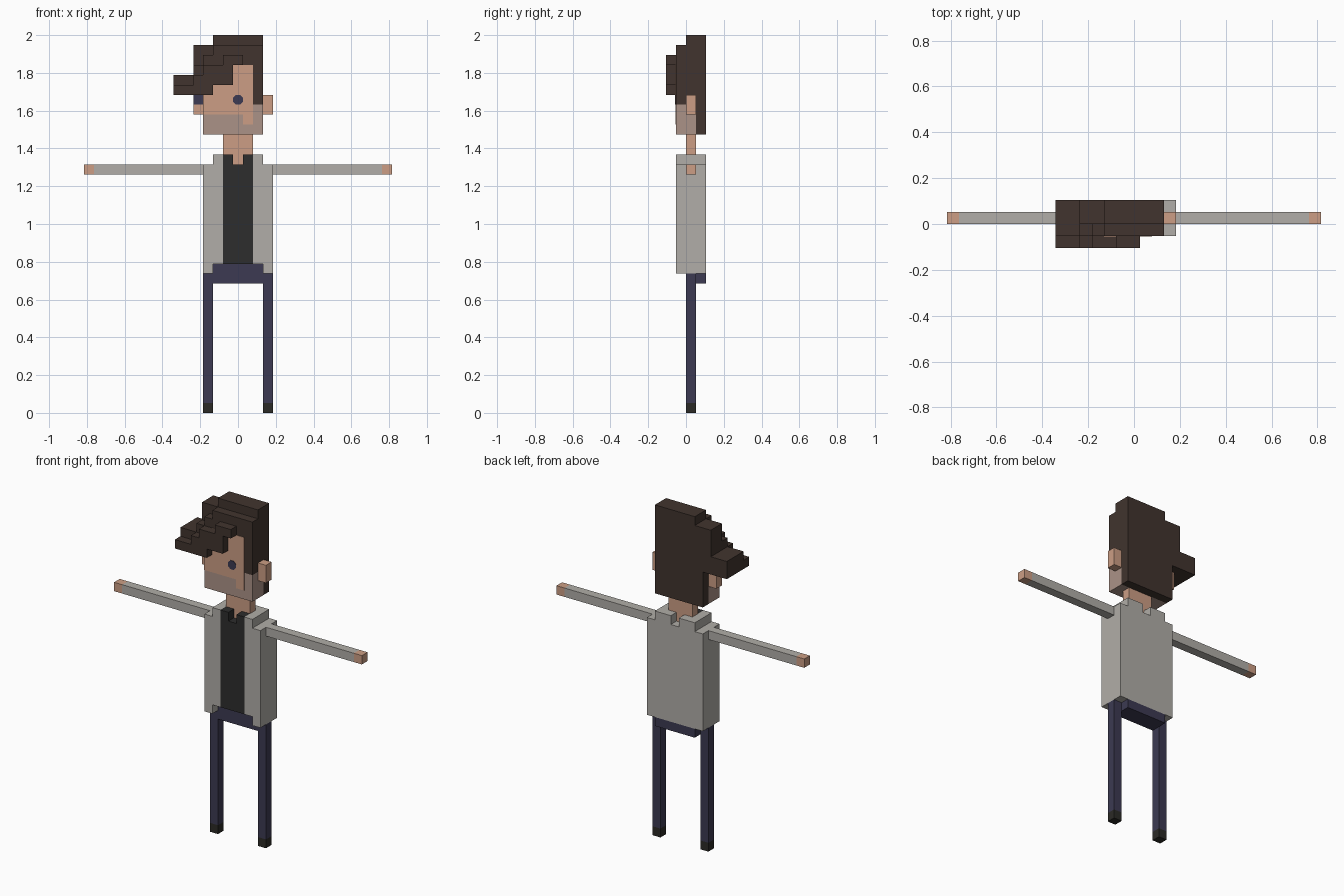
import bpy, bmesh, math
from mathutils import Matrix, Vector

if "Cube" in bpy.data.objects:
    bpy.data.objects.remove(bpy.data.objects["Cube"])

U = 2 / 38  # edge length of one block


def material(name, r, g, b):
    m = bpy.data.materials.new(name)
    lin = [((c / 255 + 0.055) / 1.055) ** 2.4 for c in (r, g, b)]
    m.diffuse_color = (*lin, 1)
    m.use_nodes = True
    m.node_tree.nodes["Principled BSDF"].inputs["Base Color"].default_value = m.diffuse_color
    return m


HAIR = material("dark brown hair", 65, 52, 46)
SKIN = material("skin", 204, 158, 133)
STUBBLE = material("stubble", 171, 146, 135)
JACKET = material("light grey jacket", 177, 174, 168)
SHIRT = material("black shirt", 45, 45, 45)
DENIM = material("navy denim", 60, 58, 82)
SHOE = material("dark shoe", 43, 42, 38)


def finish(name, mat, bm):
    me = bpy.data.meshes.new(name)
    bm.to_mesh(me)
    bm.free()
    me.materials.append(mat)
    ob = bpy.data.objects.new(name, me)
    bpy.context.collection.objects.link(ob)
    return ob


def part(name, mat, *boxes, mirror=False):
    """Boxes are (x0, x1, y0, y1, z0, z1) in block units."""
    bm = bmesh.new()
    for x0, x1, y0, y1, z0, z1 in boxes:
        for a, b in ([(x0, x1), (-x1, -x0)] if mirror else [(x0, x1)]):
            centre = Vector((a + b, y0 + y1, z0 + z1)) * U / 2
            size = Vector((b - a, y1 - y0, z1 - z0)) * U
            bmesh.ops.create_cube(bm, size=1, matrix=Matrix.Translation(centre)
                                  @ Matrix.Diagonal((*size, 1)))
    return finish(name, mat, bm)


# Legs
part("shoes", SHOE, (2.5, 3.5, 0, 1, 0, 1), mirror=True)
part("trouser_legs", DENIM, (2.5, 3.5, 0, 1, 1, 14), mirror=True)
part("hips", DENIM, (-2.5, 2.5, 0, 2, 13, 14), (-2.5, 2.5, 0, 1, 14, 15))

# Torso: open jacket with notched hem and collar, shirt in the gap
part("jacket_sides", JACKET,
     (2.5, 3.5, -1, 2, 14, 25), (1.5, 2.5, -1, 0, 15, 25), mirror=True)
part("jacket_back", JACKET,
     (-2.5, 2.5, 0, 2, 15, 25), (-2.5, 2.5, 1, 2, 14, 15))
part("jacket_collar", JACKET,
     (1.5, 2.5, -1, 2, 25, 26), (0.5, 1.5, 1, 2, 25, 26), mirror=True)
part("shirt", SHIRT, (-1.5, 1.5, -1, 0, 15, 25))
part("shirt_collar", SHIRT, (0.5, 1.5, -1, 0, 25, 26), mirror=True)

# Arms
part("sleeves", JACKET, (3.5, 14.5, 0, 1, 24, 25), mirror=True)
part("hands", SKIN, (14.5, 15.5, 0, 1, 24, 25), mirror=True)

# Head
part("neck", SKIN, (-1.5, 1.5, 0, 1, 25, 28))
part("jaw", STUBBLE, (-3.5, 2.5, -1, 1, 28, 31))
part("ears", SKIN, (2.5, 3.5, 0, 1, 30, 32), (-4.5, -3.5, 0, 1, 30, 32))
part("face", SKIN, (-3.5, 1.5, -1.04, -1, 30, 35), (0.5, 1.5, -1.04, -1, 29, 30))

# Hair: back panel, crown, stepped front row and side tuft
part("hair_back", HAIR,
     (-3.5, 2.5, 1, 2, 28, 32), (-3.5, 2.5, -1, 1, 31, 32))
part("hair_crown", HAIR,
     (-4.5, 2.5, 0, 2, 32, 37), (-2.5, 2.5, 0, 2, 37, 38))
part("hair_front", HAIR,
     (-4.5, -3.5, -1, 0, 32, 35), (-3.5, -2.5, -1, 0, 32, 36),
     (-2.5, 2.5, -1, 0, 32, 37))
part("hair_tuft", HAIR, (-6.5, -4.5, -1, 2, 32, 34))
part("hair_fringe", HAIR,
     (-6.5, -4.5, -2, -1, 32, 33), (-4.5, -3.5, -2, -1, 32, 34),
     (-3.5, -2.5, -2, -1, 32, 35), (-2.5, -1.5, -2, -1, 33, 35),
     (-1.5, -0.5, -2, -1, 33, 36), (-0.5, 0.5, -2, -1, 35, 36))

# Eyes: an eight-sided disc on the face, a small plate at the far side
bm = bmesh.new()
bmesh.ops.create_cone(bm, cap_ends=True, segments=8, radius1=0.53 * U,
                      radius2=0.53 * U, depth=0.08 * U,
                      matrix=Matrix.Translation((0, -1.06 * U, 31.5 * U))
                      @ Matrix.Rotation(math.pi / 2, 4, 'X')
                      @ Matrix.Rotation(math.pi / 8, 4, 'Z'))
finish("eye", DENIM, bm)
part("far_eye", DENIM, (-4.5, -3.5, -0.05, 0, 31, 32))
